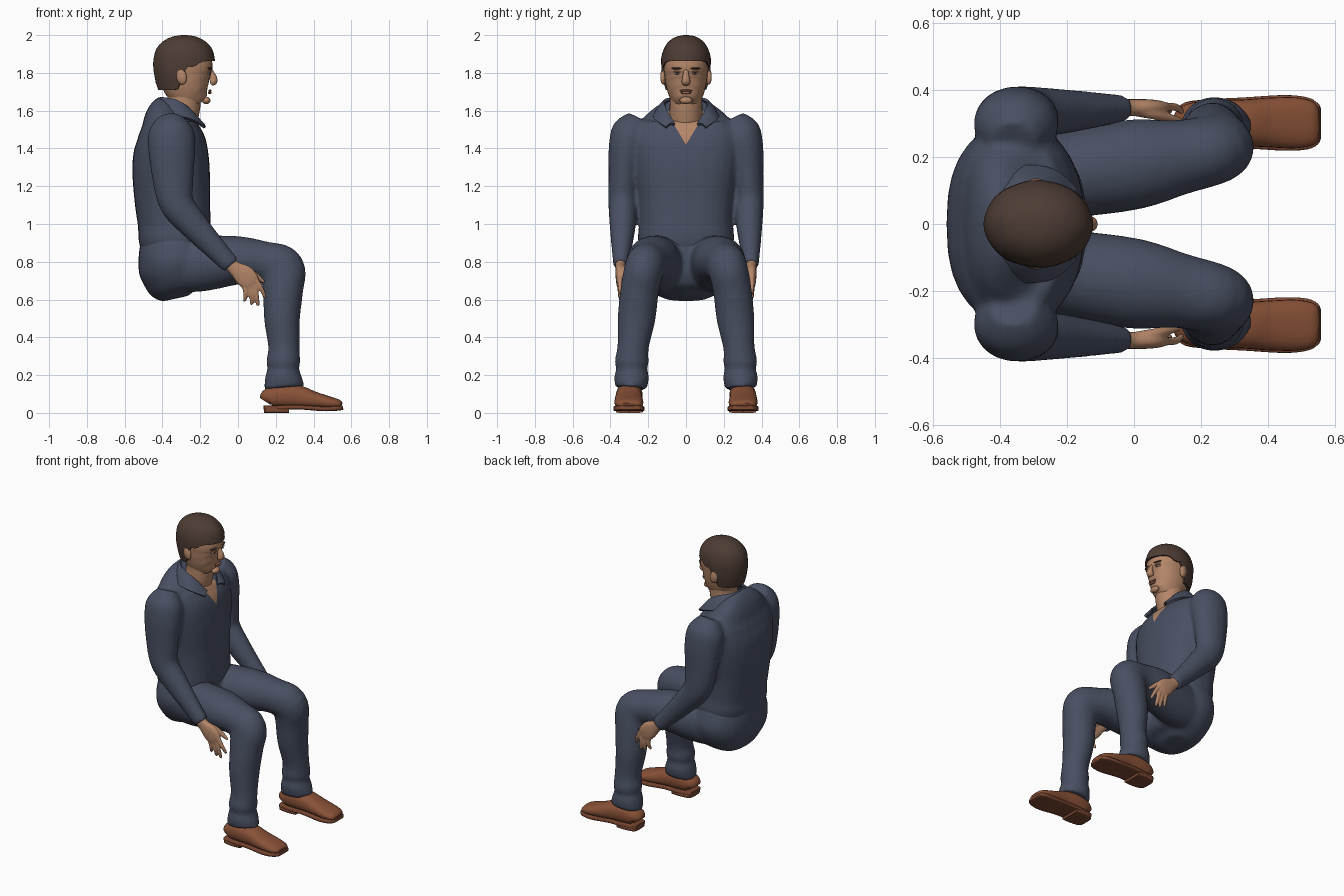
import bpy, bmesh, math
from mathutils import Vector

cube = bpy.data.objects.get("Cube")
if cube:
    bpy.data.objects.remove(cube)


def material(name, r, g, b):
    m = bpy.data.materials.new(name)
    m.use_nodes = True
    m.diffuse_color = (r, g, b, 1)
    bsdf = m.node_tree.nodes["Principled BSDF"]
    bsdf.inputs["Base Color"].default_value = (r, g, b, 1)
    bsdf.inputs["Roughness"].default_value = 0.8
    return m


SKIN = material("skin", .46, .24, .14)
HAIR = material("dark brown hair", .075, .045, .034)
CLOTH = material("navy cloth", .066, .079, .122)
LEATHER = material("brown leather", .25, .083, .038)
SOLE = material("sole brown", .19, .062, .03)
WHITE = material("eye white", .5, .42, .36)
LIP = material("lip", .33, .14, .09)


def spline(rows, steps=5):
    """Catmull-Rom interpolation of rows of equal length."""
    rows = [Vector(r) for r in rows]
    out = []
    for i in range(len(rows) - 1):
        p0, p1 = rows[max(i - 1, 0)], rows[i]
        p2, p3 = rows[i + 1], rows[min(i + 2, len(rows) - 1)]
        for k in range(steps):
            t = k / steps
            out.append(.5 * (2 * p1 + (p2 - p0) * t + (2 * p0 - 5 * p1 + 4 * p2 - p3) * t ** 2
                             + (3 * p1 - p0 - 3 * p2 + p3) * t ** 3))
    return out + [rows[-1]]


def loft(bm, rows, side=1, power=2.0, sides=28):
    """Tube through rows of x, y, z, depth radius, width radius."""
    dense = spline(rows)
    pts = [Vector((r[0], r[1] * side, r[2])) for r in dense]
    rings = []
    for i, r in enumerate(dense):
        tan = (pts[min(i + 1, len(pts) - 1)] - pts[max(i - 1, 0)]).normalized()
        wide = (Vector((0, 1, 0)) - tan * tan.y).normalized()
        deep = wide.cross(tan)
        ring = []
        for k in range(sides):
            a = 2 * math.pi * k / sides
            c, s = math.cos(a), math.sin(a)
            c = math.copysign(abs(c) ** (2 / power), c)
            s = math.copysign(abs(s) ** (2 / power), s)
            ring.append(bm.verts.new(pts[i] + deep * c * r[3] + wide * s * r[4]))
        rings.append(ring)
    skin_rings(bm, rings)
    bm.faces.new(rings[0])
    bm.faces.new(rings[-1])


def skin_rings(bm, rings, closed=True):
    n = len(rings[0])
    for a, b in zip(rings, rings[1:]):
        for k in range(n if closed else n - 1):
            bm.faces.new((a[k], a[(k + 1) % n], b[(k + 1) % n], b[k]))


def finish(name, bm, mat, remesh=0, thick=0, angle=50):
    bmesh.ops.recalc_face_normals(bm, faces=bm.faces)
    me = bpy.data.meshes.new(name)
    bm.to_mesh(me)
    bm.free()
    ob = bpy.data.objects.new(name, me)
    bpy.context.collection.objects.link(ob)
    if remesh:
        mod = ob.modifiers.new("fuse", 'REMESH')
        mod.mode, mod.voxel_size = 'VOXEL', remesh
        mod = ob.modifiers.new("soften", 'SMOOTH')
        mod.factor, mod.iterations = .5, 7
    if thick:
        mod = ob.modifiers.new("thickness", 'SOLIDIFY')
        mod.thickness, mod.offset = thick, 0
    if ob.modifiers:
        ob.data = bpy.data.meshes.new_from_object(ob.evaluated_get(bpy.context.evaluated_depsgraph_get()))
        ob.modifiers.clear()
    ob.data.materials.clear()
    ob.data.materials.append(mat)
    bpy.ops.object.select_all(action='DESELECT')
    ob.select_set(True)
    bpy.context.view_layer.objects.active = ob
    bpy.ops.object.shade_smooth_by_angle(angle=math.radians(angle))
    return ob


def part(name, rows, mat, side=1, power=2.0):
    bm = bmesh.new()
    loft(bm, rows, side, power)
    return finish(name, bm, mat)


def blob(name, centre, size, mat, tilt=0, turn=0):
    bm = bmesh.new()
    bmesh.ops.create_uvsphere(bm, u_segments=16, v_segments=10, radius=1)
    bmesh.ops.scale(bm, vec=size, verts=bm.verts)
    ob = finish(name, bm, mat)
    ob.location, ob.rotation_euler = centre, (0, tilt, turn)


# Shirt: torso and both sleeves fused
bm = bmesh.new()
loft(bm, [(-.335, 0, .86, .18, .24), (-.335, 0, .92, .192, .255), (-.337, 0, 1, .193, .25),
          (-.348, 0, 1.13, .2, .258), (-.355, 0, 1.3, .205, .285), (-.355, 0, 1.42, .19, .3),
          (-.362, 0, 1.5, .16, .29), (-.365, 0, 1.565, .125, .22), (-.335, 0, 1.62, .1, .12)], power=2.5)
for s in (1, -1):
    loft(bm, [(-.36, .25, 1.56, .07, .06), (-.355, .285, 1.49, .12, .105), (-.35, .312, 1.4, .125, .098),
              (-.345, .33, 1.25, .11, .08), (-.325, .335, 1.11, .092, .076), (-.24, .335, 1, .078, .07),
              (-.13, .34, .88, .062, .055), (-.035, .345, .78, .05, .04)], s)
shirt = finish("shirt", bm, CLOTH, remesh=.012)

# Open neckline: cut a clean V and colour the faces inside it
shirt.data.materials.append(SKIN)
V_BOTTOM, V_SLOPE = 1.42, .6
bm = bmesh.new()
bm.from_mesh(shirt.data)
for s in (1, -1):
    bmesh.ops.bisect_plane(bm, geom=bm.verts[:] + bm.edges[:] + bm.faces[:],
                           plane_co=(0, 0, V_BOTTOM), plane_no=(0, s, -V_SLOPE))
for f in bm.faces:
    c = f.calc_center_median()
    if c.x > -.3 and abs(c.y) < (c.z - V_BOTTOM) * V_SLOPE:
        f.material_index = 1
bm.to_mesh(shirt.data)
bm.free()

# Collar: folded strip from the nape to both front tips
top = [(-.405, 0, 1.668), (-.385, .07, 1.665), (-.32, .112, 1.65), (-.25, .1, 1.6), (-.195, .06, 1.525)]
low = [(-.465, 0, 1.59), (-.44, .1, 1.585), (-.345, .165, 1.575), (-.245, .16, 1.55), (-.175, .105, 1.51)]
bm = bmesh.new()
for s in (1, -1):
    rings = []
    for a, b in zip(spline(top), spline(low)):
        ring = []
        for t in (0, .35, .7, 1):
            p = a.lerp(b, t) + Vector((0, 0, .012 * math.sin(math.pi * t)))
            ring.append(bm.verts.new((p.x, p.y * s, p.z)))
        rings.append(ring)
    skin_rings(bm, rings, closed=False)
bmesh.ops.remove_doubles(bm, verts=bm.verts, dist=.0005)
finish("collar", bm, CLOTH, thick=.014)

# Trousers: hips and both legs fused
bm = bmesh.new()
loft(bm, [(-.33, 0, .605, .07, .1), (-.338, 0, .65, .14, .2), (-.337, 0, .72, .183, .255),
          (-.337, 0, .8, .19, .28), (-.335, 0, .88, .185, .265), (-.335, 0, .95, .17, .24)], power=2.3)
for s in (1, -1):
    loft(bm, [(-.36, .13, .78, .14, .12), (-.2, .15, .79, .148, .132), (0, .178, .808, .128, .135),
              (.14, .2, .797, .11, .112), (.232, .222, .76, .122, .105), (.238, .245, .65, .107, .102),
              (.233, .262, .5, .095, .1), (.243, .28, .35, .083, .083), (.24, .287, .27, .09, .09),
              (.24, .287, .235, .084, .082), (.24, .288, .19, .097, .092), (.245, .292, .13, .108, .084)], s)
finish("trousers", bm, CLOTH, remesh=.012)

# Neck and head
part("neck", [(-.33, 0, 1.5, .1, .09), (-.3, 0, 1.58, .092, .088), (-.285, 0, 1.65, .088, .086),
              (-.29, 0, 1.72, .09, .09)], SKIN)
part("head", [(-.212, 0, 1.63, .045, .035), (-.222, 0, 1.643, .072, .06), (-.25, 0, 1.685, .104, .09),
              (-.272, 0, 1.74, .127, .107), (-.28, 0, 1.79, .138, .114), (-.28, 0, 1.84, .145, .119),
              (-.285, 0, 1.9, .13, .112), (-.285, 0, 1.95, .09, .08)], SKIN, power=2.2)
part("nose", [(-.15, 0, 1.82, .01, .012), (-.14, 0, 1.8, .014, .014), (-.13, 0, 1.77, .02, .02),
              (-.132, 0, 1.752, .02, .023), (-.142, 0, 1.74, .01, .016)], SKIN)
blob("upper_lip", (-.148, 0, 1.706), (.009, .034, .006), LIP)
blob("lower_lip", (-.149, 0, 1.695), (.01, .028, .007), LIP)
blob("chin", (-.168, 0, 1.654), (.022, .034, .02), SKIN)
for s, word in ((1, "left"), (-1, "right")):
    blob(word + "_eye", (-.157, .046 * s, 1.798), (.012, .018, .007), WHITE, turn=.25 * s)
    blob(word + "_iris", (-.148, .046 * s, 1.798), (.006, .007, .007), HAIR)
    blob(word + "_eyelid", (-.152, .046 * s, 1.806), (.012, .022, .004), LIP, turn=.25 * s)
    blob(word + "_eyebrow", (-.149, .048 * s, 1.824), (.012, .03, .006), HAIR, turn=.25 * s)
    blob(word + "_ear", (-.3, .119 * s, 1.782), (.029, .016, .045), SKIN, tilt=-.2, turn=.25 * s)

# Hair: dome whose hem drops from the fringe to the nape
COLS, ROWS = 48, 12
bm = bmesh.new()
rings = [[] for _ in range(ROWS + 2)]
for k in range(COLS):
    a = 2 * math.pi * k / COLS
    c, s = math.cos(a), math.sin(a)
    back = min(max((.2 - c) / .5, 0), 1)
    hem = 1.862 - .032 * math.exp(-((c - .28) / .2) ** 2) - .152 * back * back * (3 - 2 * back)
    for j in range(ROWS + 1):
        z = 2 - (2 - hem) * (1 - .97 * j / ROWS) ** 1.7
        h = (z - 1.845) / .155
        size = (1 - h ** 2.4) ** .45 if h > 0 else 1 - .2 * h * h
        size *= 1 + .012 * math.sin(5 * a + 40 * z) * math.sin(3 * a - 25 * z)
        x, y = -.285 + .163 * c * size, .131 * s * size
        if j == 0:
            rings[0].append(bm.verts.new((-.285 + (x + .285) * .8, y * .8, z)))
        rings[j + 1].append(bm.verts.new((x, y, z)))
skin_rings(bm, rings)
bm.faces.new(rings[-1])
finish("hair", bm, HAIR)

# Hands and shoes, one per side
FINGERS = [(.035, .665, .035, .588), (.06, .67, .072, .57), (.08, .685, .105, .565), (.098, .7, .142, .605)]
for s, word in ((1, "left"), (-1, "right")):
    bm = bmesh.new()
    loft(bm, [(-.06, .345, .805, .036, .03), (-.02, .347, .768, .038, .026), (.03, .35, .73, .056, .023),
              (.065, .35, .695, .052, .019), (.085, .348, .675, .038, .012)], s, power=2.4)
    for x0, z0, x1, z1 in FINGERS:
        loft(bm, [(x0, .35, z0, .014, .014), ((x0 + x1) / 2 + .006, .348, (z0 + z1) / 2, .0125, .0125),
                  (x1, .336, z1 + .008, .01, .01), (x1, .334, z1, .004, .004)], s, sides=12)
    loft(bm, [(.01, .34, .765, .022, .02), (.06, .328, .752, .019, .017), (.11, .315, .715, .015, .014),
              (.14, .31, .69, .008, .008)], s, sides=12)
    finish(word + "_hand", bm, SKIN, remesh=.006)

    part(word + "_shoe", [(.145, .3, .06, .03, .04), (.165, .3, .08, .052, .06), (.24, .3, .09, .065, .07),
                          (.33, .302, .082, .06, .07), (.4, .303, .068, .046, .074), (.48, .302, .054, .034, .076),
                          (.53, .3, .046, .025, .066), (.548, .3, .04, .014, .05)], LEATHER, s, 2.4)
    part(word + "_sole", [(.136, .3, .028, .01, .04), (.15, .3, .028, .012, .062), (.24, .3, .029, .012, .073),
                          (.33, .302, .03, .012, .076), (.45, .302, .022, .013, .083), (.52, .3, .024, .013, .077),
                          (.55, .3, .027, .012, .06), (.556, .3, .028, .01, .045)], SOLE, s, 6)
    part(word + "_heel", [(.138, .3, .014, .014, .045), (.155, .3, .014, .014, .064), (.22, .3, .014, .014, .072),
                          (.27, .3, .014, .014, .07)], SOLE, s, 6)
